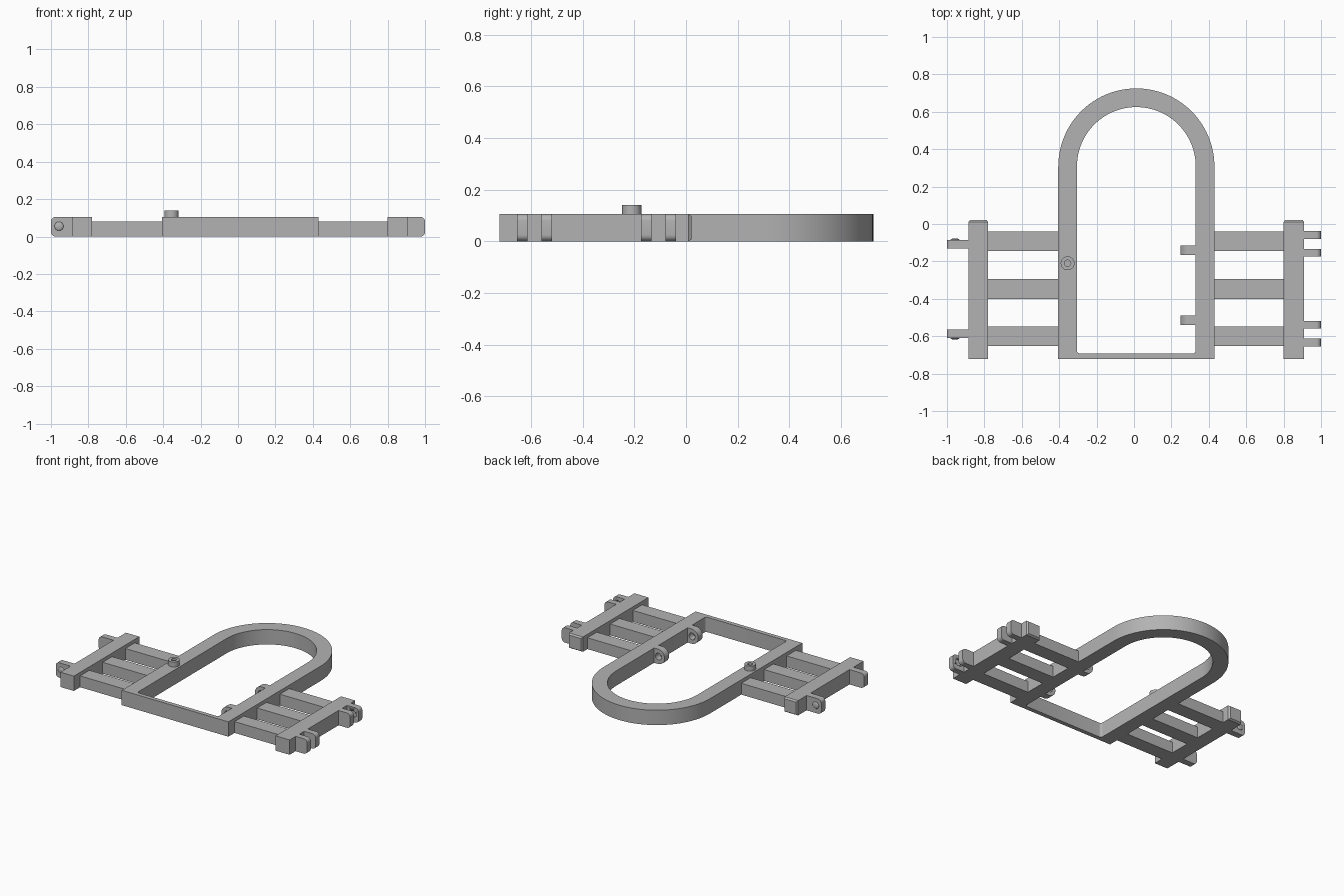
import bpy, bmesh
from math import pi, cos, sin
from mathutils import Matrix

cube = bpy.data.objects.get("Cube")
if cube:
    bpy.data.objects.remove(cube, do_unlink=True)

grey = bpy.data.materials.new("plain grey")
grey.use_nodes = True
grey.diffuse_color = (0.45, 0.45, 0.45, 1)
grey.node_tree.nodes["Principled BSDF"].inputs["Base Color"].default_value = (0.45, 0.45, 0.45, 1)

H = 0.105      # full thickness
RAIL_H = 0.08  # rail thickness


def add(name, bm):
    bmesh.ops.recalc_face_normals(bm, faces=bm.faces)
    mesh = bpy.data.meshes.new(name)
    bm.to_mesh(mesh)
    bm.free()
    mesh.materials.append(grey)
    ob = bpy.data.objects.new(name, mesh)
    bpy.context.collection.objects.link(ob)
    return ob


def smooth(ob):
    bpy.ops.object.select_all(action='DESELECT')
    ob.select_set(True)
    bpy.context.view_layer.objects.active = ob
    bpy.ops.object.shade_smooth_by_angle(angle=pi / 6)


def box(name, x0, x1, y0, y1, z0, z1):
    bm = bmesh.new()
    bmesh.ops.create_cube(bm, size=1)
    for v in bm.verts:
        v.co = ((x0, x1)[v.co.x > 0], (y0, y1)[v.co.y > 0], (z0, z1)[v.co.z > 0])
    return add(name, bm)


def arc(cx, cy, r, a0, a1, n):
    return [(cx + r * cos(a0 + (a1 - a0) * i / n), cy + r * sin(a0 + (a1 - a0) * i / n))
            for i in range(n + 1)]


def circle(cx, cy, r):
    return arc(cx, cy, r, 0, 2 * pi, 32)[:-1]


def plate(name, outlines, low, high, upright=False):
    """Extrude outlines (later ones are holes) along z, or along y when upright."""
    curve = bpy.data.curves.new(name, 'CURVE')
    curve.dimensions = '2D'
    curve.fill_mode = 'BOTH'
    curve.extrude = (high - low) / 2
    for pts in outlines:
        s = curve.splines.new('POLY')
        s.points.add(len(pts) - 1)
        for p, (u, v) in zip(s.points, pts):
            p.co = (u, v, 0, 1)
        s.use_cyclic_u = True
    tmp = bpy.data.objects.new(name + "_outline", curve)
    bpy.context.collection.objects.link(tmp)
    bpy.context.view_layer.update()
    bm = bmesh.new()
    bm.from_mesh(tmp.evaluated_get(bpy.context.evaluated_depsgraph_get()).to_mesh())
    bpy.data.objects.remove(tmp, do_unlink=True)
    bpy.data.curves.remove(curve)
    bmesh.ops.remove_doubles(bm, verts=bm.verts, dist=1e-5)
    mid = (low + high) / 2
    if upright:
        bm.transform(Matrix.Translation((0, mid, 0)) @ Matrix.Rotation(pi / 2, 4, 'X'))
    else:
        bm.transform(Matrix.Translation((0, 0, mid)))
    ob = add(name, bm)
    smooth(ob)
    return ob


def tab_outline(root, tip):
    """Side profile of a hinge tab with rounded outer corners."""
    r = 0.025
    s = 1 if tip > root else -1
    cx = tip - s * r
    pts = arc(0, r, r, -pi / 2, 0, 6) + arc(0, H - r, r, 0, pi / 2, 6)
    return [(root, 0)] + [(cx + s * u, v) for u, v in pts] + [(root, H)]


# Arched frame
CX, SPRING, BOTTOM = 0.0125, 0.3075, -0.722
outer = [(-0.405, BOTTOM), (0.43, BOTTOM)] + arc(CX, SPRING, 0.4175, 0, pi, 48)
f = 0.015
inner = (arc(-0.305 + f, -0.692 + f, f, pi, 1.5 * pi, 5)
         + arc(0.33 - f, -0.692 + f, f, 1.5 * pi, 2 * pi, 5)
         + arc(CX, SPRING, 0.3175, 0, pi, 48))
plate("arched_frame", [outer, inner], 0, H)

# Knob with a central hole
plate("knob", [circle(-0.355, -0.21, 0.037), circle(-0.355, -0.21, 0.017)], H, 0.14)

# Rails and end posts
for side, x0, x1, p0, p1 in (("right", -0.78, -0.405, -0.885, -0.78),
                             ("left", 0.43, 0.80, 0.80, 0.91)):
    for row, y in (("back", -0.0925), ("middle", -0.3475), ("front", -0.6)):
        box(f"{side}_{row}_rail", x0, x1, y - 0.0525, y + 0.0525, 0, RAIL_H)
    post = box(side + "_post", p0, p1, BOTTOM, 0.01, 0, H)
    bm = bmesh.new()
    bm.from_mesh(post.data)
    end = max(bm.faces, key=lambda face: face.calc_center_median().y)
    bmesh.ops.inset_individual(bm, faces=[end], thickness=0.012)
    for v in end.verts:
        v.co.y = 0.022
    bm.to_mesh(post.data)
    bm.free()

# Right tabs, each with a shallow domed pin
for row, y0, y1, pin_y in (("back", -0.13, -0.085, -0.085), ("front", -0.61, -0.565, -0.61)):
    plate(f"right_{row}_tab", [tab_outline(-0.885, -1)], y0, y1, True)
    bm = bmesh.new()
    bmesh.ops.create_uvsphere(bm, u_segments=24, v_segments=12, radius=1)
    bm.transform(Matrix.Translation((-0.957, pin_y, 0.055)) @ Matrix.Diagonal((0.024, 0.008, 0.024, 1)))
    smooth(add(f"right_{row}_pin", bm))

# Left lugs in pairs; the outer lug of each pair has a dimple for a pin
for name, y0, y1, dimple in (("back_outer", -0.08, -0.038, -0.08), ("back_inner", -0.175, -0.133, None),
                             ("front_inner", -0.56, -0.518, None), ("front_outer", -0.655, -0.613, -0.613)):
    lug = plate(f"left_{name}_lug", [tab_outline(0.91, 1)], y0, y1, True)
    if dimple is not None:
        cutter = plate(f"{name}_dimple_cutter", [circle(0.957, 0.055, 0.024)],
                       dimple - 0.01, dimple + 0.01, True)
        cutter.hide_render = True
        cutter.hide_set(True)
        cut = lug.modifiers.new("dimple", 'BOOLEAN')
        cut.operation = 'DIFFERENCE'
        cut.solver = 'EXACT'
        cut.object = cutter

# Hinge eyes on the inside of the frame
for row, y in (("back", -0.14), ("front", -0.515)):
    ring = arc(0.3, 0.0525, 0.0525, pi / 2, 1.5 * pi, 20) + [(0.335, 0), (0.335, H)]
    plate(f"{row}_hinge_eye", [ring, circle(0.296, 0.0525, 0.024)], y - 0.025, y + 0.025, True)
